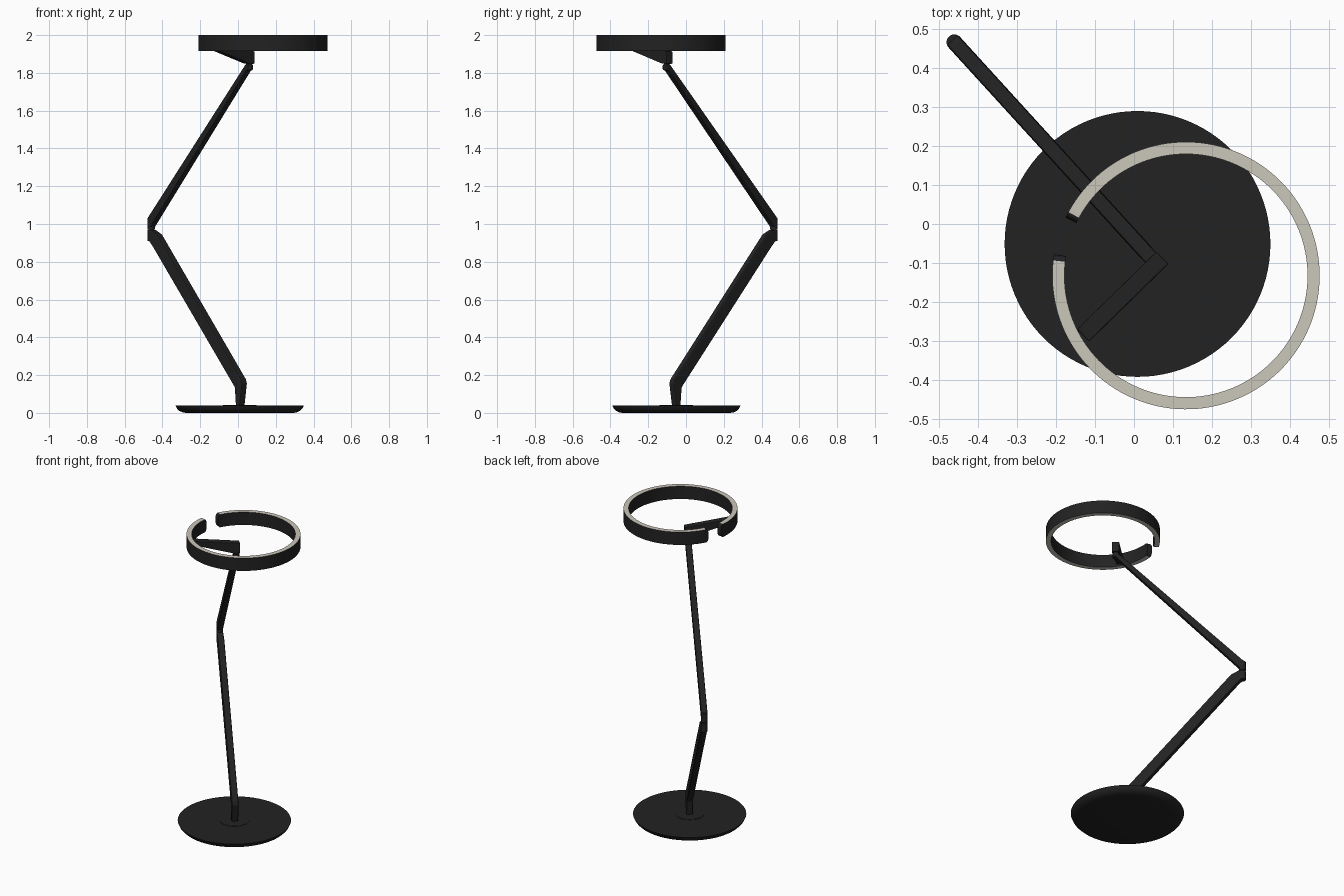
import bpy, bmesh, math
from mathutils import Vector

if "Cube" in bpy.data.objects:
    bpy.data.objects.remove(bpy.data.objects["Cube"])


def material(name, rgb):
    m = bpy.data.materials.new(name)
    m.diffuse_color = (*rgb, 1)
    m.use_nodes = True
    m.node_tree.nodes["Principled BSDF"].inputs["Base Color"].default_value = m.diffuse_color
    return m


BLACK = material("matte_black", (0.016, 0.016, 0.016))
LIGHT = material("warm_diffuser", (0.60, 0.57, 0.50))

# The folding arms lie in one vertical plane through ORIGIN along U
ORIGIN = Vector((0.01, -0.05, 0))
U = Vector((-0.674, 0.739, 0)).normalized()


def finish(name, bm, mats=(BLACK,), smooth=True):
    bmesh.ops.recalc_face_normals(bm, faces=bm.faces)
    me = bpy.data.meshes.new(name)
    bm.to_mesh(me)
    bm.free()
    ob = bpy.data.objects.new(name, me)
    bpy.context.collection.objects.link(ob)
    for m in mats:
        me.materials.append(m)
    if smooth:
        bpy.context.view_layer.objects.active = ob
        ob.select_set(True)
        bpy.ops.object.shade_smooth_by_angle(angle=math.radians(35))
        ob.select_set(False)
    return ob


def slab(name, origin, u, profile, half, bevel=0.007):
    """Side profile (distance along u, height) thickened sideways."""
    side = Vector((-u.y, u.x, 0)) * half
    bm = bmesh.new()
    pts = [origin + u * s + Vector((0, 0, z)) for s, z in profile]
    a = [bm.verts.new(p + side) for p in pts]
    b = [bm.verts.new(p - side) for p in pts]
    bm.faces.new(a)
    bm.faces.new(b[::-1])
    n = len(a)
    for i in range(n):
        j = (i + 1) % n
        bm.faces.new((a[i], b[i], b[j], a[j]))
    ob = finish(name, bm, smooth=False)
    mod = ob.modifiers.new("soft_edges", 'BEVEL')
    mod.width = bevel
    mod.segments = 2
    return ob


def lathe(name, centre, profile, n=96):
    """Closed round solid from (radius, height) points, bottom to top."""
    bm = bmesh.new()
    rings = [[bm.verts.new((centre[0] + r * math.cos(2 * math.pi * k / n),
                            centre[1] + r * math.sin(2 * math.pi * k / n), z))
              for k in range(n)] for r, z in profile]
    for p, q in zip(rings, rings[1:]):
        for k in range(n):
            j = (k + 1) % n
            bm.faces.new((p[k], p[j], q[j], q[k]))
    bm.faces.new(rings[0][::-1])
    bm.faces.new(rings[-1])
    return finish(name, bm)


# Base disc with rounded underside, and its shallow centre plate
lathe("base", (0.009, -0.051),
      [(0.285, 0), (0.303, 0.003), (0.32, 0.011), (0.332, 0.023), (0.34, 0.04)])
lathe("base_plate", (0.009, -0.051), [(0.088, 0.035), (0.088, 0.042)])

# Lower arm with its foot post
slab("lower_arm", ORIGIN, U,
     [(0.013, 0.035), (0.022, 0.135), (0.668, 0.882), (0.705, 0.92), (0.705, 0.968),
      (0.675, 0.968), (0.63, 0.945), (-0.03, 0.178), (-0.037, 0.155), (-0.018, 0.035)], 0.02)

# Upper arm, tapering to the head
slab("upper_arm", ORIGIN, U,
     [(0.695, 0.972), (0.705, 0.985), (0.705, 1.035), (-0.064, 1.848),
      (-0.085, 1.845), (-0.085, 1.815), (-0.07, 1.812)], 0.019, 0.006)

# Hinge barrels at elbow and head
elbow = ORIGIN + U * 0.697
neck = ORIGIN + U * -0.07
lathe("elbow_lower_hinge", elbow, [(0.02, 0.91), (0.02, 0.968)], 32)
lathe("elbow_pin", elbow, [(0.014, 0.96), (0.014, 0.98)], 32)
lathe("elbow_upper_hinge", elbow, [(0.02, 0.972), (0.02, 1.033)], 32)
lathe("neck_hinge", neck, [(0.02, 1.815), (0.02, 1.843)], 32)
lathe("neck_pin", neck, [(0.014, 1.83), (0.014, 1.87)], 32)

# Wedge bracket from the neck to the ring
RING = Vector((0.133, -0.132, 0))
target = Vector((-0.13, -0.285, 0))
start = Vector((neck.x, neck.y, 0))
d = target - start
slab("head_bracket", start, d.normalized(),
     [(-0.022, 1.848), (0.02, 1.85), (d.length, 1.922), (d.length, 1.95),
      (-0.022, 1.914)], 0.022, 0.004)

# Open light ring: rectangular section with rounded ends, diffuser on top and bottom
R_IN, R_OUT, Z0, Z1 = 0.311, 0.342, 1.915, 2.0
A0, A1 = math.radians(170.8), math.radians(154.3 + 360)
END_L, END_H, STEPS = 0.016, 0.024, 6
end_angle = END_L / R_OUT
angles, insets = [], []
for i in range(STEPS):
    t = i / STEPS * math.pi / 2
    angles.append(A0 + end_angle * (1 - math.cos(t)))
    insets.append(END_H * (1 - math.sin(t)))
tail = [A0 + A1 - a for a in angles][::-1]
BODY = 120
for i in range(BODY + 1):
    angles.append(A0 + end_angle + (A1 - A0 - 2 * end_angle) * i / BODY)
    insets.append(0)
angles += tail
insets += insets[:STEPS][::-1]

bm = bmesh.new()
sections = []
for a, h in zip(angles, insets):
    c, s = math.cos(a), math.sin(a)
    sections.append([bm.verts.new((RING.x + r * c, RING.y + r * s, z))
                     for r, z in ((R_IN, Z0 + h), (R_OUT, Z0 + h),
                                  (R_OUT, Z1 - h), (R_IN, Z1 - h))])
for i, (p, q) in enumerate(zip(sections, sections[1:])):
    for k in range(4):
        j = (k + 1) % 4
        f = bm.faces.new((p[k], p[j], q[j], q[k]))
        if k in (0, 2) and STEPS <= i < STEPS + BODY:
            f.material_index = 1
bm.faces.new(sections[0])
bm.faces.new(sections[-1][::-1])
finish("light_ring", bm, (BLACK, LIGHT))
